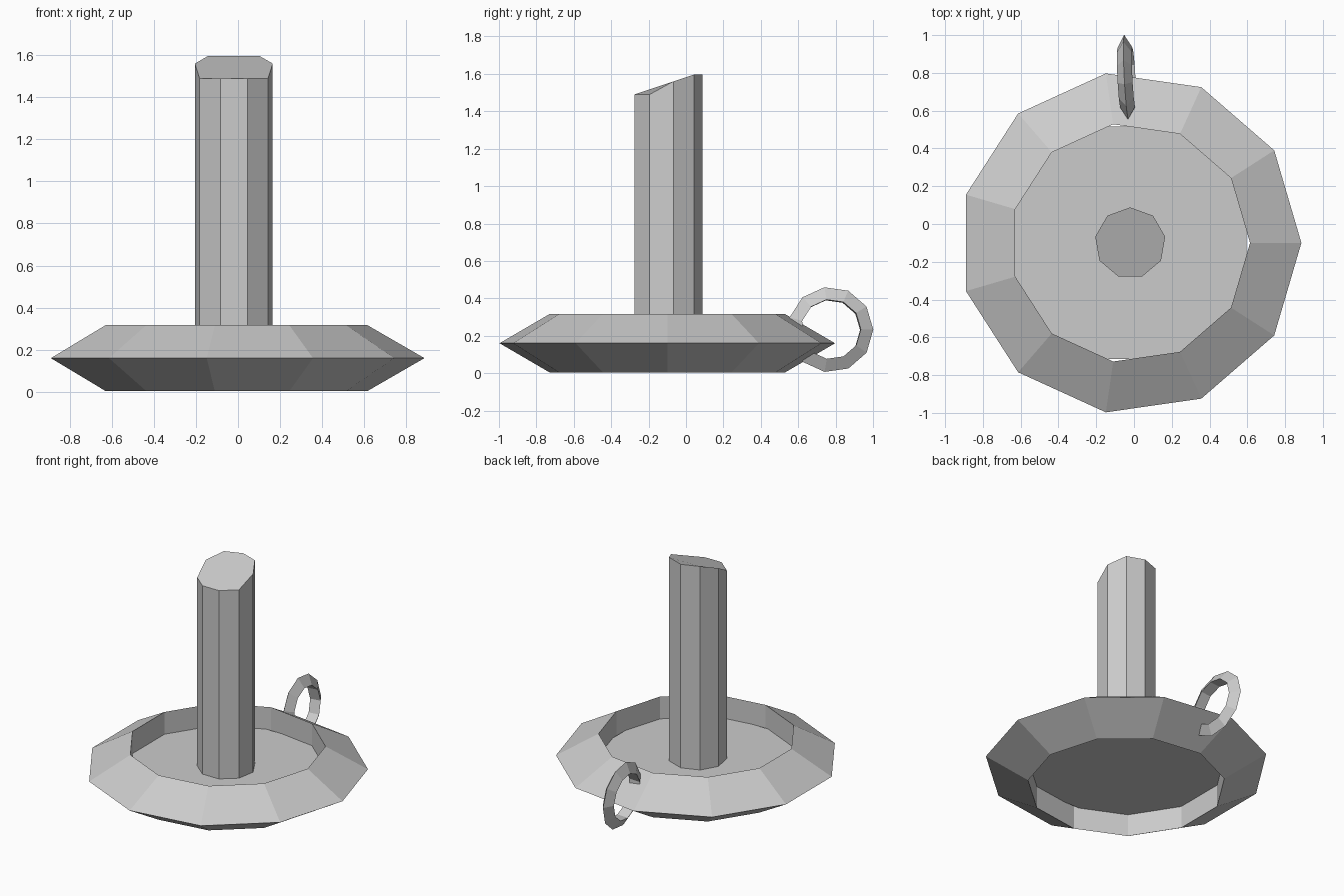
import bpy
import bmesh
from math import sin, cos, pi, radians
from mathutils import Matrix, Euler

cube = bpy.data.objects.get("Cube")
if cube:
    bpy.data.objects.remove(cube, do_unlink=True)

GREY = (0.6, 0.6, 0.6, 1.0)
grey = bpy.data.materials.new("light grey")
grey.use_nodes = True
grey.diffuse_color = GREY
grey.node_tree.nodes["Principled BSDF"].inputs["Base Color"].default_value = GREY


def finish(name, bm, location, rotation=(0, 0, 0)):
    """Turn a bmesh into a flat-shaded object."""
    bmesh.ops.transform(bm, matrix=Euler(rotation).to_matrix().to_4x4(), verts=bm.verts)
    mesh = bpy.data.meshes.new(name)
    bm.to_mesh(mesh)
    bm.free()
    mesh.materials.append(grey)
    obj = bpy.data.objects.new(name, mesh)
    obj.location = location
    bpy.context.collection.objects.link(obj)
    return obj


def triangular_ring(major, segments=11):
    """Ring about z with a triangular section pointing outwards."""
    minor = major / 4
    bm = bmesh.new()
    loops = []
    for i in range(segments):
        a = 2 * pi * i / segments
        loop = []
        for j in range(3):
            p = 2 * pi * j / 3
            r = major + minor * cos(p)
            loop.append(bm.verts.new((r * cos(a), r * sin(a), minor * sin(p))))
        loops.append(loop)
    for i in range(segments):
        here, there = loops[i], loops[(i + 1) % segments]
        for j in range(3):
            k = (j + 1) % 3
            bm.faces.new((here[j], there[j], there[k], here[k]))
    return bm


BASE = (-0.02, -0.1, 0.16)

# Dish rim
finish("dish_rim", triangular_ring(0.725), BASE)

# Dish floor: thin sheet whose corners are buried in the rim
bm = bmesh.new()
bmesh.ops.create_grid(bm, x_segments=1, y_segments=1, size=0.615)
finish("dish_floor", bm, BASE)

# Finger loop, upright in the yz plane and slightly turned
bm = triangular_ring(0.183)
upright = Matrix(((0, 0, 1), (1, 0, 0), (0, 1, 0))).to_4x4()
bmesh.ops.transform(bm, matrix=upright, verts=bm.verts)
finish("finger_loop", bm, (-0.04, 0.773, 0.233), (0, radians(-3), radians(3)))

# Candle: nine-sided column with a worn, slanted top
SIDES, RADIUS = 9, 0.188
bm = bmesh.new()
bottom, top = [], []
for i in range(SIDES):
    a = pi / 2 + 2 * pi * i / SIDES
    x, y = RADIUS * cos(a), RADIUS * sin(a)
    height = 1.33 if y < -0.05 else 1.4 if y < 0.08 else 1.437
    bottom.append(bm.verts.new((x, y, 0)))
    top.append(bm.verts.new((x, y, height)))
for i in range(SIDES):
    k = (i + 1) % SIDES
    bm.faces.new((bottom[i], bottom[k], top[k], top[i]))
bm.faces.new(top)
finish("candle", bm, BASE)
